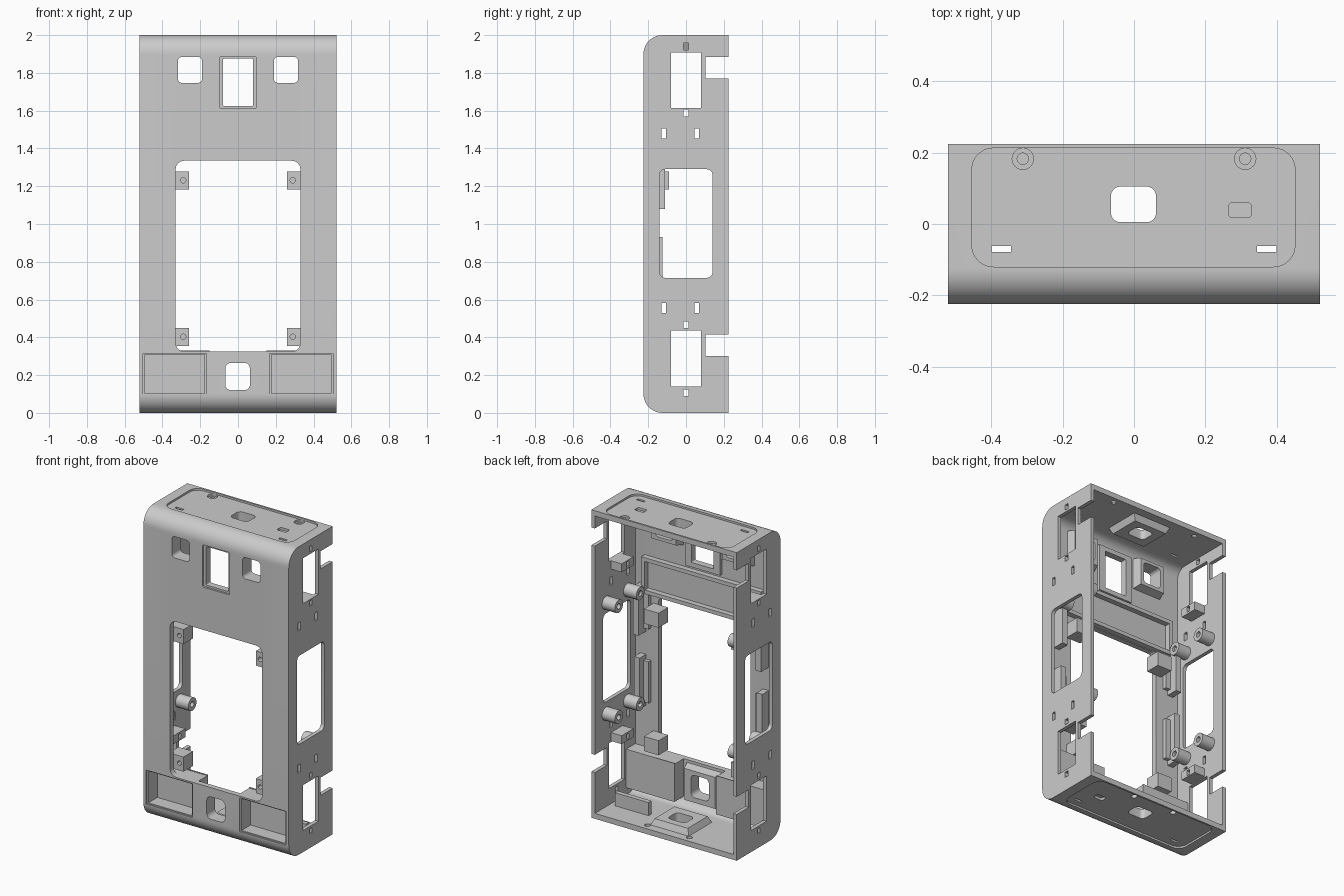
import bpy, bmesh, math
from mathutils import Vector

old = bpy.data.objects.get("Cube")
if old:
    bpy.data.objects.remove(old, do_unlink=True)

grey = bpy.data.materials.new("light_grey")
grey.use_nodes = True
COLOUR = (0.6, 0.6, 0.6, 1)
grey.diffuse_color = COLOUR
grey.node_tree.nodes["Principled BSDF"].inputs["Base Color"].default_value = COLOUR


def prism(name, axis, u, v, w, radii=0, taper=1, steps=8):
    """Rounded rectangle in the u, v plane, extruded along axis over w."""
    if not isinstance(radii, tuple):
        radii = (radii,) * 4
    pts = []
    corners = ((u[1], v[1], -1, -1), (u[0], v[1], 1, -1), (u[0], v[0], 1, 1), (u[1], v[0], -1, 1))
    for i, ((cu, cv, su, sv), r) in enumerate(zip(corners, radii)):
        n = steps if r else 0
        for k in range(n + 1):
            a = (i + k / max(n, 1)) * math.pi / 2
            pts.append((cu + su * r + r * math.cos(a), cv + sv * r + r * math.sin(a)))
    mu, mv = sum(u) / 2, sum(v) / 2

    def place(p, h, scale):
        a, b = mu + (p[0] - mu) * scale, mv + (p[1] - mv) * scale
        return {"x": (h, a, b), "y": (a, h, b), "z": (a, b, h)}[axis]

    bm = bmesh.new()
    lo = [bm.verts.new(place(p, w[0], 1)) for p in pts]
    hi = [bm.verts.new(place(p, w[1], taper)) for p in pts]
    bm.faces.new(lo)
    bm.faces.new(hi)
    for i in range(len(pts)):
        j = (i + 1) % len(pts)
        bm.faces.new((lo[i], lo[j], hi[j], hi[i]))
    bmesh.ops.recalc_face_normals(bm, faces=bm.faces)
    mesh = bpy.data.meshes.new(name)
    bm.to_mesh(mesh)
    bm.free()
    mesh.materials.append(grey)
    ob = bpy.data.objects.new(name, mesh)
    bpy.context.scene.collection.objects.link(ob)
    return ob


def rod(name, axis, cu, cv, r, w):
    return prism(name, axis, (cu - r, cu + r), (cv - r, cv + r), w, r, steps=6)


def side(s, a, b):
    """Range a..b on the +x side, mirrored when s is -1."""
    return (a, b) if s > 0 else (-b, -a)


parts, cutters = [], []


def part(*args, **kw):
    parts.append(prism(*args, **kw))


def cut(*args, **kw):
    ob = prism("cutter", *args, **kw)
    ob.hide_render = True
    cutters.append(ob)


def cut_rod(*args):
    ob = rod("cutter", *args)
    ob.hide_render = True
    cutters.append(ob)


# Open-backed shell with rounded front edges
shell = prism("shell", "x", (-.225, .225), (0, 2), (-.522, .522), (0, .1, .1, 0), steps=12)
parts.append(shell)
cavity = prism("cavity", "x", (-.19, .4), (.035, 1.965), (-.497, .497), (0, .065, .065, 0), steps=12)
cavity.hide_render = True

# Front openings
cut("y", (-.33, .33), (.325, 1.335), (-.3, -.1), .045)
cut("y", (-.08, .08), (1.625, 1.875), (-.3, -.1), .006)
cut("y", (-.097, .097), (1.612, 1.887), (-.3, -.213), .01)
cut("y", (-.067, .063), (.12, .265), (-.3, -.1), .03)
part("lower_socket_frame", "y", (-.13, .13), (.07, .31), (-.2, -.14), taper=.85)
part("centre_window_frame", "y", (-.125, .125), (1.595, 1.905), (-.2, -.17))

# Bars framing the rear of the upper panel
for z in (1.34, 1.55):
    part("panel_rail", "y", (-.43, .43), (z, z + .025), (-.2, -.155))

for s in (-1, 1):
    # Upper square windows and their hoods
    cut("y", side(s, .19, .318), (1.747, 1.885), (-.3, -.1), .022)
    part("window_hood", "y", side(s, .15, .36), (1.71, 1.92), (-.2, -.135), taper=.85)
    part("panel_end_rail", "y", side(s, .405, .43), (1.35, 1.56), (-.2, -.155))

    # Lower recessed trays
    part("tray_housing", "y", side(s, .15, .51), (.08, .33), (-.2, -.095))
    cut("y", side(s, .168, .503), (.095, .315), (-.3, -.217))
    cut("y", side(s, .178, .492), (.102, .308), (-.3, -.125))

    # Side wall windows, slots and rear notches
    wall = side(s, .4, .6)
    cut("x", (-.14, .14), (.715, 1.29), wall, .03)
    for z in (.14, 1.613):
        cut("x", (-.08, .08), (z, z + .295), wall)
    for z in (.09, .45, 1.57, 1.922):
        cut("x", (-.013, .013), (z, z + .035), wall)
    for z in (.53, 1.453):
        for y in (-.13, .045):
            cut("x", (y, y + .025), (z, z + .053), wall)
    for z in (.3, 1.77):
        cut("x", (.103, .3), (z, z + .115), wall)

    # Snap blocks beside the side windows
    for z in (.442, 1.558):
        part("snap_block", "x", (-.06, .06), (z, z + .055), side(s, .42, .505))

    # Hollow screw posts around the large side window
    for z in (.64, 1.36):
        for y in (-.11, .11):
            post = rod("screw_post", "x", y, z, .042, side(s, .405, .505))
            parts.append(post)
            cut_rod("x", y, z, .018, side(s, .3, .485))

    # Tall brackets on the inside of the front wall
    for z0, z1, y in ((.6, .93, -.125), (1.08, 1.39, -.112)):
        part("bracket_plate", "y", side(s, .42, .46), (z0, z1), (-.2, y))
        part("bracket_foot", "y", side(s, .385, .46), (z0 + .03, z1 - .03), (-.2, -.165))

    # Mounting blocks at the corners of the main opening
    for z in (.355, 1.183):
        ob = prism("mounting_block", "y", side(s, .26, .365), (z, z + .095), (-.188, -.09))
        hole = rod("cutter", "y", s * .29, z + .048, .014, (-.3, -.14))
        hole.hide_render = True
        ob["bore"] = hole.name
        parts.append(ob)

    # End plate slots and screw holes
    cut("z", side(s, .345, .4), (-.078, -.062), (-.1, .2))
    cut("z", side(s, .345, .4), (-.078, -.062), (1.8, 2.1))
    cut_rod("z", s * .312, .183, .03, (1.975, 2.1))
    cut_rod("z", s * .312, .183, .016, (1.94, 2.1))
    cut_rod("z", s * .15, .18, .018, (-.1, .1))

# Top and bottom: shallow label recess, centre hole and raised inner frame
for w, slot, hole, frame in (((1.988, 2.1), (1.972, 2.1), (1.8, 2.1), (1.97, 1.925)),
                             ((-.1, .012), (-.1, .028), (-.1, .2), (.03, .075))):
    cut("z", (-.455, .452), (-.12, .213), w, .06)
    cut("z", (-.065, .062), (.005, .105), hole, .027)
    cut("z", (.265, .33), (.018, .06), slot, .012)
    part("end_socket_frame", "z", (-.14, .14), (-.07, .17), frame, taper=.85)

# Low rib standing on the floor
part("floor_rib", "z", (.22, .46), (.04, .07), (.03, .12))


def bounds(ob):
    cs = [Vector(v.co) for v in ob.data.vertices]
    return [(min(c[i] for c in cs), max(c[i] for c in cs)) for i in range(3)]


def touches(a, b):
    return all(p[0] < q[1] and q[0] < p[1] for p, q in zip(bounds(a), bounds(b)))


# Cut every part with the openings that pass through it
for ob in parts:
    if "bore" in ob:
        tools = [bpy.data.objects[ob["bore"]]]
    elif ob.name.startswith(("tray", "lower", "centre", "window", "end_", "snap", "screw")):
        tools = [c for c in cutters if touches(ob, c)]
    elif ob is shell:
        tools = [cavity] + cutters
    else:
        tools = []
    for tool in tools:
        mod = ob.modifiers.new("opening", "BOOLEAN")
        mod.operation = "DIFFERENCE"
        mod.solver = "EXACT"
        mod.object = tool
    bpy.context.view_layer.update()
    graph = bpy.context.evaluated_depsgraph_get()
    mesh = bpy.data.meshes.new_from_object(ob.evaluated_get(graph))
    ob.modifiers.clear()
    ob.data = mesh

for ob in [o for o in bpy.context.scene.objects if o.name.startswith(("cutter", "cavity"))]:
    bpy.data.objects.remove(ob, do_unlink=True)

bpy.ops.object.select_all(action="DESELECT")
for ob in parts:
    ob.select_set(True)
bpy.context.view_layer.objects.active = shell
bpy.ops.object.shade_smooth_by_angle(angle=math.radians(30))
